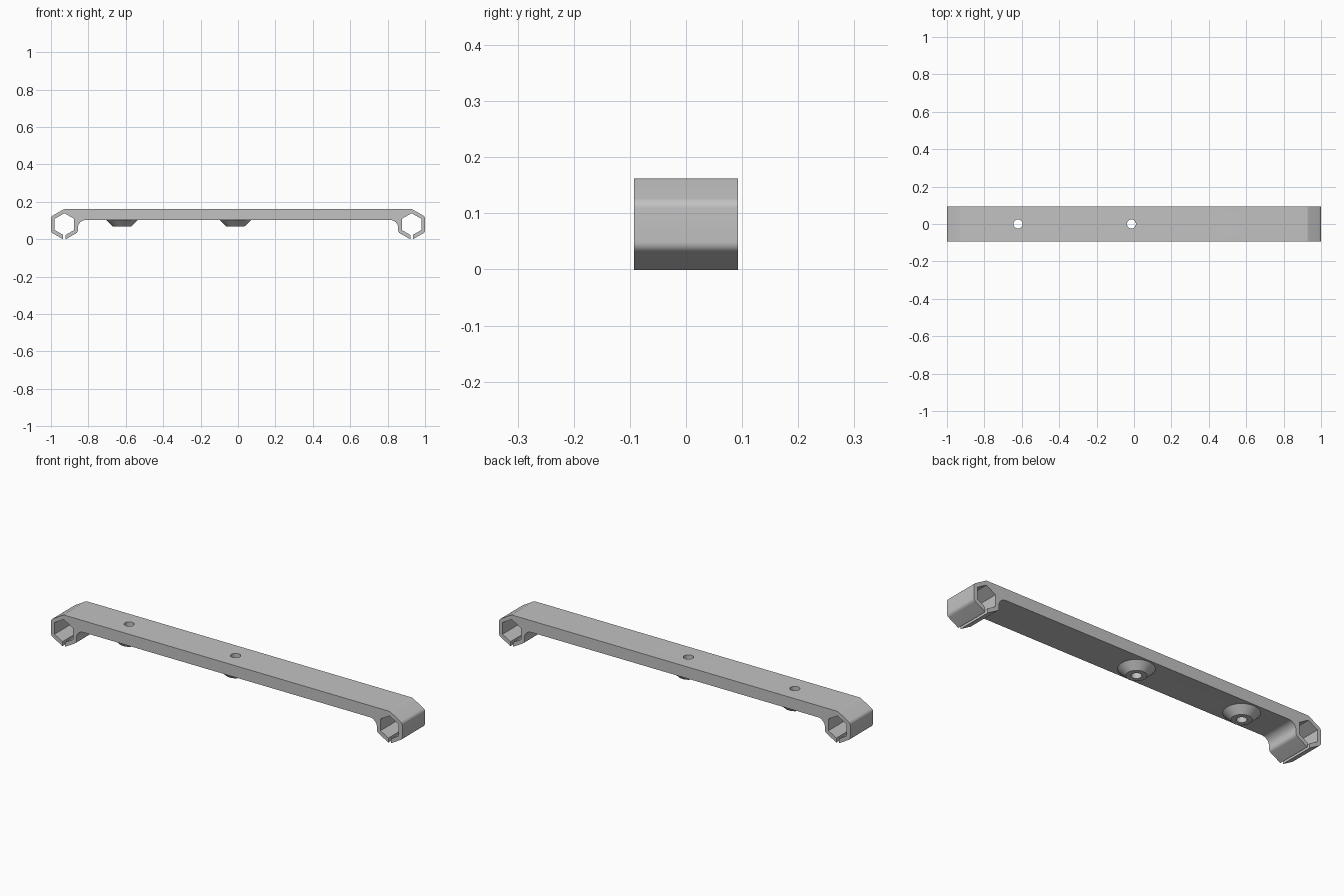
import bpy, bmesh, math
from mathutils import Vector

cube = bpy.data.objects.get("Cube")
if cube:
    bpy.data.objects.remove(cube, do_unlink=True)

HALF_DEPTH = 0.0925
TOP, UNDER, BOSS_END = 0.162, 0.102, 0.067
CX, CZ = 0.928, 0.0787           # centre of each hexagonal clip
R_OUT, R_IN, SLOT = 0.0833, 0.06, 0.007
HOLE_R = 0.024
HOLES = (-0.62, -0.014)

grey = bpy.data.materials.new("plain_grey")
grey.use_nodes = True
colour = (0.54, 0.54, 0.54, 1)
grey.diffuse_color = colour
grey.node_tree.nodes["Principled BSDF"].inputs["Base Color"].default_value = colour


def make_object(name, bm):
    bmesh.ops.recalc_face_normals(bm, faces=bm.faces[:])
    mesh = bpy.data.meshes.new(name)
    bm.to_mesh(mesh)
    bm.free()
    mesh.materials.append(grey)
    obj = bpy.data.objects.new(name, mesh)
    bpy.context.collection.objects.link(obj)
    return obj


def activate(obj):
    bpy.ops.object.select_all(action='DESELECT')
    obj.select_set(True)
    bpy.context.view_layer.objects.active = obj


def smooth(obj):
    activate(obj)
    bpy.ops.object.shade_smooth_by_angle(angle=math.radians(30))


def rounded(prev, corner, nxt, radius, steps):
    """Arc of the given radius that replaces a corner."""
    p = Vector(corner)
    a, b = (Vector(prev) - p).normalized(), (Vector(nxt) - p).normalized()
    half = a.angle(b) / 2
    centre = p + (a + b).normalized() * (radius / math.sin(half))
    start = p + a * (radius / math.tan(half)) - centre
    end = p + b * (radius / math.tan(half)) - centre
    arc = [start.lerp(end, i / steps).normalized() for i in range(steps + 1)]
    return [centre + direction * radius for direction in arc]


def hexagon_point(radius, index):
    """Corner of an upright hexagon, counted clockwise from the top."""
    angle = math.radians(60 * index)
    return (CX + radius * math.sin(angle), CZ + radius * math.cos(angle))


def lip(radius, side):
    """Where the slot cuts the bottom corner of a hexagon."""
    return (CX + side * SLOT, CZ - radius + SLOT * math.tan(math.radians(30)))


# Half of the cross-section, as (point, rounding radius)
inner_x = CX - R_OUT * math.cos(math.radians(30))
outline = [((0, TOP), 0), (hexagon_point(R_OUT, 0), 0.02)]
outline += [(hexagon_point(R_OUT, i), 0.02) for i in (1, 2)]
outline += [(lip(R_OUT, 1), 0), (lip(R_IN, 1), 0)]
outline += [(hexagon_point(R_IN, i), 0) for i in (2, 1, 0, 5, 4)]
outline += [(lip(R_IN, -1), 0), (lip(R_OUT, -1), 0)]
outline += [(hexagon_point(R_OUT, 4), 0.02), ((inner_x, UNDER), 0.04), ((0, UNDER), 0)]

half = []
for i, (point, radius) in enumerate(outline):
    if radius:
        half += rounded(outline[i - 1][0], point, outline[i + 1][0], radius, 6)
    else:
        half.append(Vector(point))
half = half[1:-1]
profile = half + [Vector((-p.x, p.y)) for p in reversed(half)]

# Bar with a clip at each end
bm = bmesh.new()
front = [bm.verts.new((p.x, -HALF_DEPTH, p.y)) for p in profile]
back = [bm.verts.new((p.x, HALF_DEPTH, p.y)) for p in profile]
bm.faces.new(front)
bm.faces.new(back[::-1])
for i in range(len(profile)):
    bm.faces.new((front[i - 1], front[i], back[i], back[i - 1]))
bar = make_object("clip_bar", bm)

# Screw holes through the bar
for x in HOLES:
    bpy.ops.mesh.primitive_cylinder_add(vertices=32, radius=HOLE_R, depth=0.3,
                                        location=(x, 0, UNDER))
    cutter = bpy.context.object
    cutter.name = "hole_cutter"
    cutter.hide_render = True
    activate(bar)
    cut = bar.modifiers.new("hole", 'BOOLEAN')
    cut.operation, cut.solver, cut.object = 'DIFFERENCE', 'EXACT', cutter
    bpy.ops.object.modifier_apply(modifier=cut.name)
    bpy.data.objects.remove(cutter, do_unlink=True)
smooth(bar)

# Tapered bosses under the holes
for name, x in zip(("outer_boss", "middle_boss"), HOLES):
    bm = bmesh.new()
    section = ((0.084, UNDER), (0.048, BOSS_END), (HOLE_R, BOSS_END), (HOLE_R, UNDER))
    rings = []
    for r, z in section:
        angles = [math.tau * i / 32 for i in range(32)]
        rings.append([bm.verts.new((x + r * math.cos(a), r * math.sin(a), z)) for a in angles])
    for low, high in zip(rings, rings[1:]):
        for i in range(32):
            bm.faces.new((low[i - 1], low[i], high[i], high[i - 1]))
    # Open where it meets the bar, so the normals are set by winding below
    boss = make_object(name, bm)
    smooth(boss)
